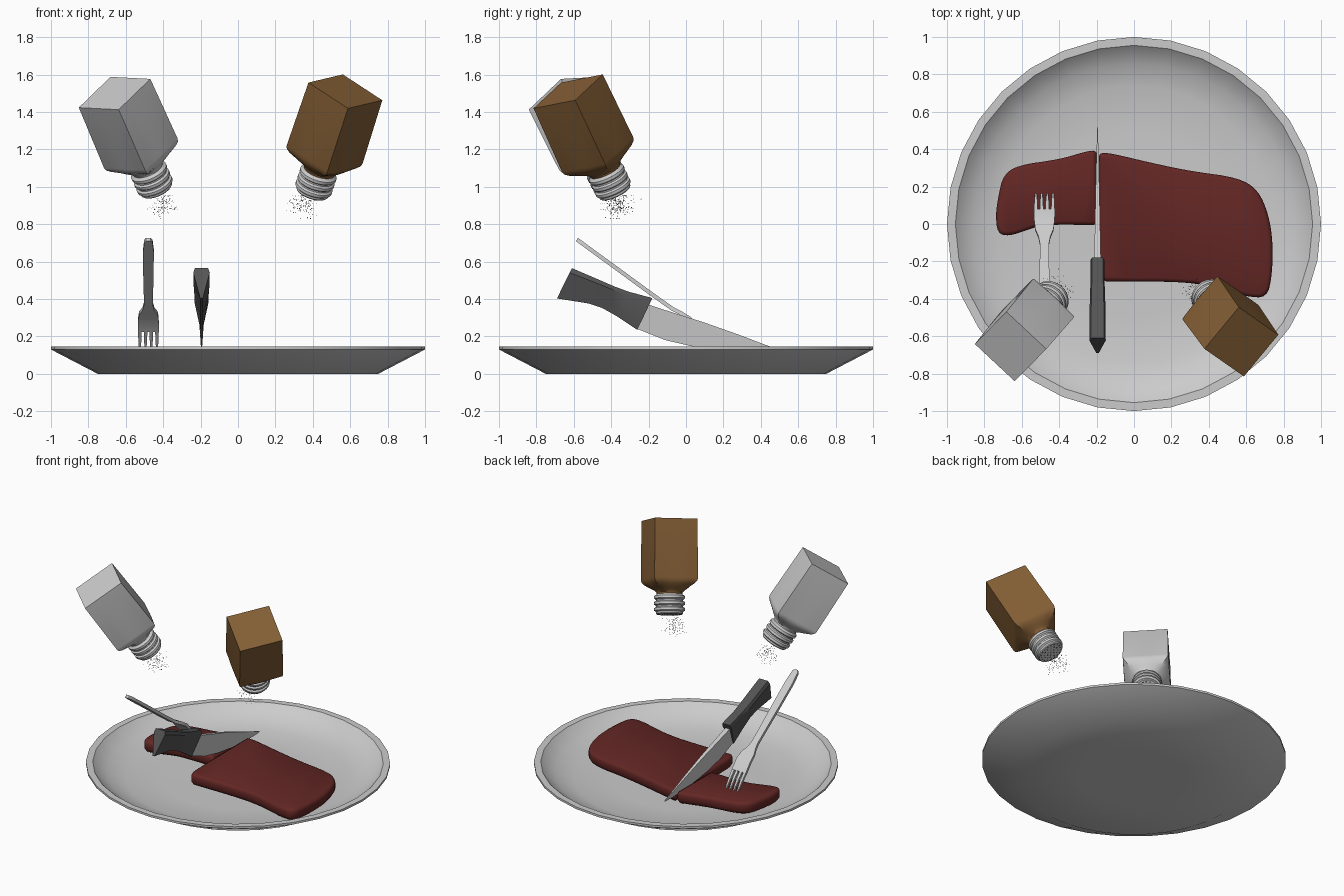
import bpy, bmesh, math, random
from mathutils import Vector, Matrix

if "Cube" in bpy.data.objects:
    bpy.data.objects.remove(bpy.data.objects["Cube"])

random.seed(4)


def material(name, rgb):
    m = bpy.data.materials.new(name)
    m.diffuse_color = (*rgb, 1)
    m.use_nodes = True
    m.node_tree.nodes["Principled BSDF"].inputs["Base Color"].default_value = m.diffuse_color
    return m


BROWN = material("brown_glass", (0.23, 0.112, 0.036))
MEAT = material("cooked_meat", (0.125, 0.02, 0.018))
DARK = material("dark_grey", (0.09, 0.09, 0.09))


def finish(name, bm, mat=None, smooth=None, matrix=None):
    bmesh.ops.recalc_face_normals(bm, faces=bm.faces)
    if matrix:
        bmesh.ops.transform(bm, matrix=matrix, verts=bm.verts)
    me = bpy.data.meshes.new(name)
    bm.to_mesh(me)
    bm.free()
    ob = bpy.data.objects.new(name, me)
    bpy.context.collection.objects.link(ob)
    if mat:
        me.materials.append(mat)
    if smooth:
        bpy.ops.object.select_all(action='DESELECT')
        ob.select_set(True)
        bpy.context.view_layer.objects.active = ob
        bpy.ops.object.shade_smooth_by_angle(angle=math.radians(smooth))
    return ob


def loft(bm, rings):
    """Skin a list of closed rings and cap both ends."""
    vs = [[bm.verts.new(p) for p in r] for r in rings]
    n = len(vs[0])
    for a, b in zip(vs, vs[1:]):
        for i in range(n):
            j = (i + 1) % n
            bm.faces.new((a[i], a[j], b[j], b[i]))
    bm.faces.new(vs[0][::-1])
    bm.faces.new(vs[-1])


def circle(r, z, n):
    return [(r * math.sin(2 * math.pi * i / n), r * math.cos(2 * math.pi * i / n), z)
            for i in range(n)]


# Plate
bm = bmesh.new()
loft(bm, [circle(r, z, 32) for r, z in
          ((0.35, 0), (0.75, 0), (1, 0.13), (1, 0.145), (0.955, 0.145),
           (0.925, 0.117), (0.86, 0.078), (0.74, 0.042), (0.5, 0.036))])
finish("plate", bm, smooth=40)


# Steak pieces
def chaikin(pts):
    out = []
    for a, b in zip(pts, pts[1:] + pts[:1]):
        out += [a.lerp(b, 0.25), a.lerp(b, 0.75)]
    return out


def steak(name, outline):
    pts = chaikin(chaikin([Vector(p) for p in outline]))
    n = len(pts)
    norm = []
    for i in range(n):
        t = (pts[(i + 1) % n] - pts[i - 1]).normalized()
        norm.append(Vector((-t.y, t.x)))      # inward, outline is counter-clockwise
    rings = [[(*(p + d * off), z) for p, d in zip(pts, norm)] for off, z in
             ((0.035, 0.046), (0.012, 0.058), (0, 0.078), (0, 0.115),
              (0.006, 0.13), (0.02, 0.137))]
    bm = bmesh.new()
    loft(bm, rings)
    finish(name, bm, MEAT, 50)


steak("steak_slice", [
    (-0.198, -0.005), (-0.198, 0.04), (-0.198, 0.34), (-0.198, 0.393), (-0.25, 0.39),
    (-0.4, 0.345), (-0.62, 0.315), (-0.7, 0.26), (-0.725, 0.15), (-0.74, 0.05),
    (-0.73, -0.05), (-0.67, -0.065), (-0.58, -0.035), (-0.5, -0.008), (-0.4, -0.003), (-0.25, -0.005)])
steak("steak_main", [
    (-0.175, -0.307), (-0.1, -0.307), (0.2, -0.308), (0.35, -0.32), (0.5, -0.355),
    (0.6, -0.388), (0.71, -0.395), (0.738, -0.28), (0.743, -0.1), (0.72, 0.05),
    (0.665, 0.18), (0.56, 0.248), (0.3, 0.283), (0.1, 0.325), (-0.13, 0.38),
    (-0.188, 0.38), (-0.188, 0.33), (-0.187, -0.2)])


# Knife: stations of (top y, top z, bottom y, bottom z, half width)
def knife_part(name, stations, section, mat=None):
    rings = []
    for ty, tz, by, bz, w in stations:
        half = [(f * w, ty + (by - ty) * t, tz + (bz - tz) * t) for f, t in section]
        rings.append([(-0.195 + x, y, z) for x, y, z in half] +
                     [(-0.195 - x, y, z) for x, y, z in half[::-1]])
    bm = bmesh.new()
    loft(bm, rings)
    finish(name, bm, mat, 30)


knife_part("knife_handle", (
    (-0.61, 0.565, -0.69, 0.403, 0.044), (-0.44, 0.492, -0.52, 0.376, 0.042),
    (-0.385, 0.468, -0.45, 0.353, 0.041), (-0.31, 0.44, -0.37, 0.308, 0.038),
    (-0.18, 0.405, -0.26, 0.235, 0.037)),
    ((0.8, 0), (1, 0.15), (0.15, 1)), DARK)
knife_part("knife_blade", (
    (-0.20, 0.37, -0.26, 0.24, 0.018), (-0.06, 0.324, -0.11, 0.18, 0.015),
    (0.09, 0.277, 0.05, 0.143, 0.012), (0.28, 0.21, 0.27, 0.115, 0.008),
    (0.43, 0.153, 0.42, 0.109, 0.004), (0.525, 0.12, 0.52, 0.112, 0.001)),
    ((1, 0), (0.06, 1)))


# Fork: ribbons of (y, z, half width)
def ribbon(bm, x, stations, th):
    loft(bm, [[(x + sx * w, y + sz * th * 0.3, z + sz * th * 0.5)
               for sx, sz in ((-1, -1), (1, -1), (1, 1), (-1, 1))] for y, z, w in stations])


bm = bmesh.new()
ribbon(bm, -0.479, (
    (-0.583, 0.718, 0.012), (-0.571, 0.709, 0.022), (-0.5, 0.657, 0.029), (-0.35, 0.548, 0.028),
    (-0.2, 0.438, 0.025), (-0.11, 0.374, 0.024), (-0.07, 0.346, 0.032), (-0.03, 0.326, 0.049),
    (0.02, 0.295, 0.055), (0.075, 0.232, 0.056)), 0.018)
for k in (-1.5, -0.5, 0.5, 1.5):
    ribbon(bm, -0.479 + k * 0.0305, (
        (0.067, 0.242, 0.010), (0.12, 0.182, 0.008), (0.17, 0.115, 0.003)), 0.015)
finish("fork", bm, smooth=30)


# Shakers, built along +z from the base, then tipped over
def square_ring(d, h, blend, n=32):
    ring = []
    for i in range(n):
        c, s = math.cos(2 * math.pi * i / n), math.sin(2 * math.pi * i / n)
        k = h * ((1 - blend) / max(abs(c), abs(s)) + blend)
        ring.append((c * k, s * k, d))
    return ring


def shaker(name, base, axis, side, grains_at, mat):
    u = Vector(axis).normalized()
    e1 = Vector(side)
    e1 = (e1 - u * e1.dot(u)).normalized()
    e2 = u.cross(e1)
    mx = Matrix.Translation(base) @ Matrix((e1, e2, u)).transposed().to_4x4()

    # Bottle
    bm = bmesh.new()
    loft(bm, [square_ring(*r) for r in (
        (0, 0.146, 0), (0.39, 0.151, 0.02), (0.408, 0.149, 0.08), (0.425, 0.141, 0.22),
        (0.447, 0.121, 0.5), (0.465, 0.1, 0.8), (0.48, 0.086, 1), (0.50, 0.084, 1))])
    finish(name + "_bottle", bm, mat, 40, mx)

    # Ridged cap
    prof = [(0.485, 0.08)]
    for d in (0.495, 0.535, 0.575):
        prof += [(d, 0.09), (d + 0.008, 0.101), (d + 0.024, 0.101), (d + 0.032, 0.09)]
    prof += [(0.618, 0.09), (0.624, 0.085)]
    bm = bmesh.new()
    loft(bm, [circle(r, d, 32) for d, r in prof])
    finish(name + "_cap", bm, None, 30, mx)

    # Sprinkle holes
    bm = bmesh.new()
    for count, rad in ((1, 0), (6, 0.026), (12, 0.05), (18, 0.072)):
        for i in range(count):
            a = 2 * math.pi * i / count
            loft(bm, [[(rad * math.cos(a) + x, rad * math.sin(a) + y, z)
                       for x, y, z in circle(0.0055, d, 8)] for d in (0.62, 0.625)])
    finish(name + "_holes", bm, DARK, None, mx)

    # Falling grains
    bm = bmesh.new()
    for _ in range(140):
        p = Vector(grains_at) + Vector((random.gauss(0, 0.036), random.gauss(0, 0.036),
                                        max(-0.075, min(0.05, random.gauss(0, 0.033)))))
        bmesh.ops.create_icosphere(bm, subdivisions=1, radius=random.uniform(0.0015, 0.003),
                                   matrix=Matrix.Translation(p))
    finish(name + "_grains", bm, DARK if mat else None)


shaker("salt", (-0.66, -0.655, 1.50), (0.364, 0.435, -0.831), (-0.163, -0.166, -0.155),
       (-0.405, -0.365, 0.905), None)
shaker("pepper", (0.574, -0.63, 1.51), (-0.285, 0.405, -0.869), (-0.18, -0.214, -0.047),
       (0.35, -0.37, 0.905), BROWN)
